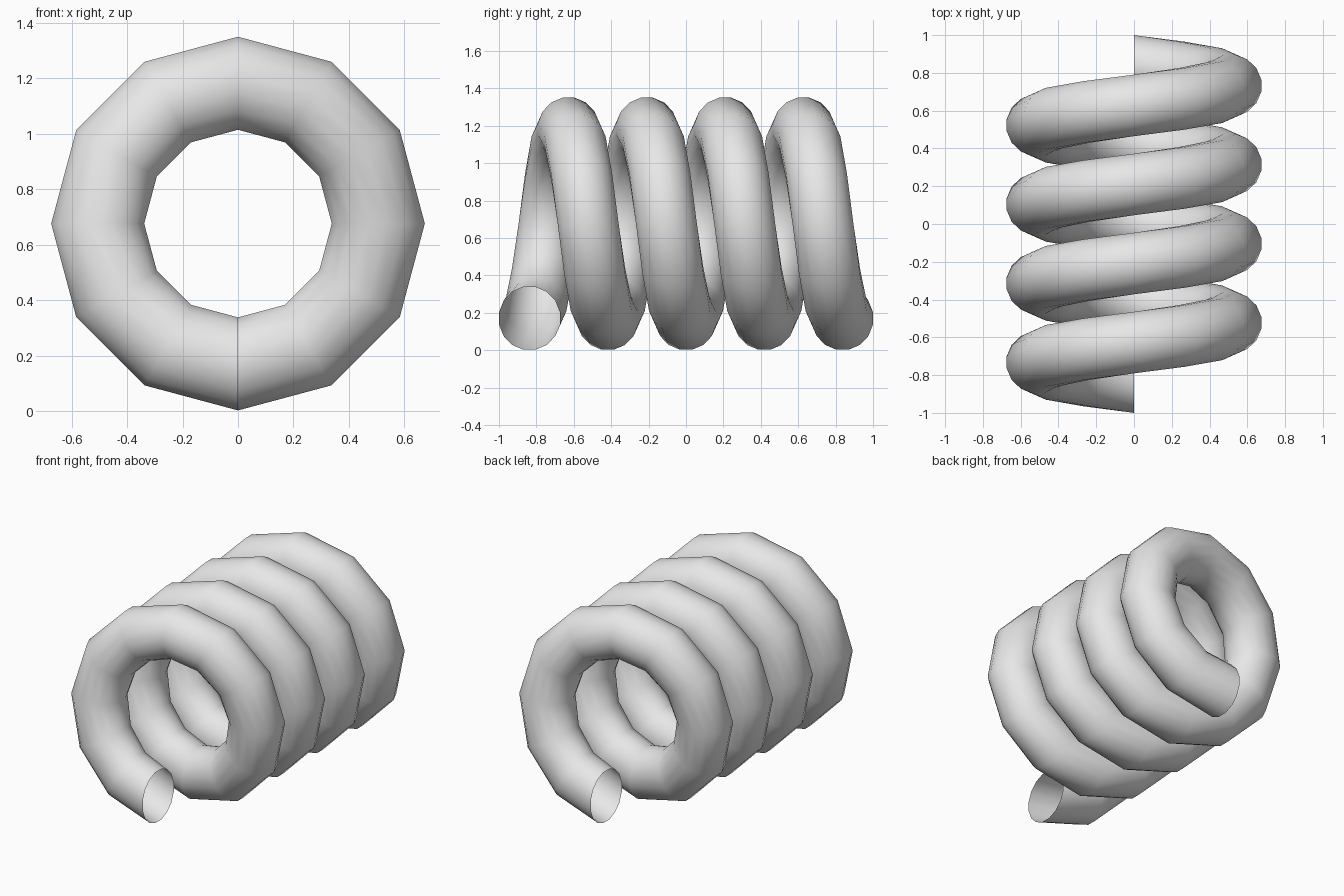
import bpy, bmesh
from math import sin, cos, pi

cube = bpy.data.objects.get("Cube")
if cube:
    bpy.data.objects.remove(cube, do_unlink=True)

SIDES, STEPS, TURNS = 16, 12, 4
COIL_RADIUS, CENTRE_Z, PITCH = 0.506, 0.676, 0.4185
WIRE_Y, WIRE_R = 0.166, 0.171

grey = bpy.data.materials.new("plain grey")
grey.use_nodes = True
colour = (0.8, 0.8, 0.8, 1)
grey.diffuse_color = colour
grey.node_tree.nodes["Principled BSDF"].inputs["Base Color"].default_value = colour

# Coil: an open tube swept round the y axis, starting at the bottom front
bm = bmesh.new()
rings = []
for step in range(STEPS * TURNS + 1):
    turn = step / STEPS
    angle = 2 * pi * turn
    ring = []
    for side in range(SIDES):
        a = 2 * pi * (side + 0.5) / SIDES
        radius = COIL_RADIUS + WIRE_R * cos(a)
        y = PITCH * (turn - TURNS / 2) + WIRE_Y * sin(a)
        ring.append(bm.verts.new((-radius * sin(angle), y, CENTRE_Z - radius * cos(angle))))
    rings.append(ring)
for a, b in zip(rings, rings[1:]):
    for i in range(SIDES):
        j = (i + 1) % SIDES
        bm.faces.new((a[i], a[j], b[j], b[i])).smooth = True
bmesh.ops.recalc_face_normals(bm, faces=bm.faces)

mesh = bpy.data.meshes.new("spring_coil")
bm.to_mesh(mesh)
bm.free()
mesh.materials.append(grey)
coil = bpy.data.objects.new("spring_coil", mesh)
bpy.context.collection.objects.link(coil)
